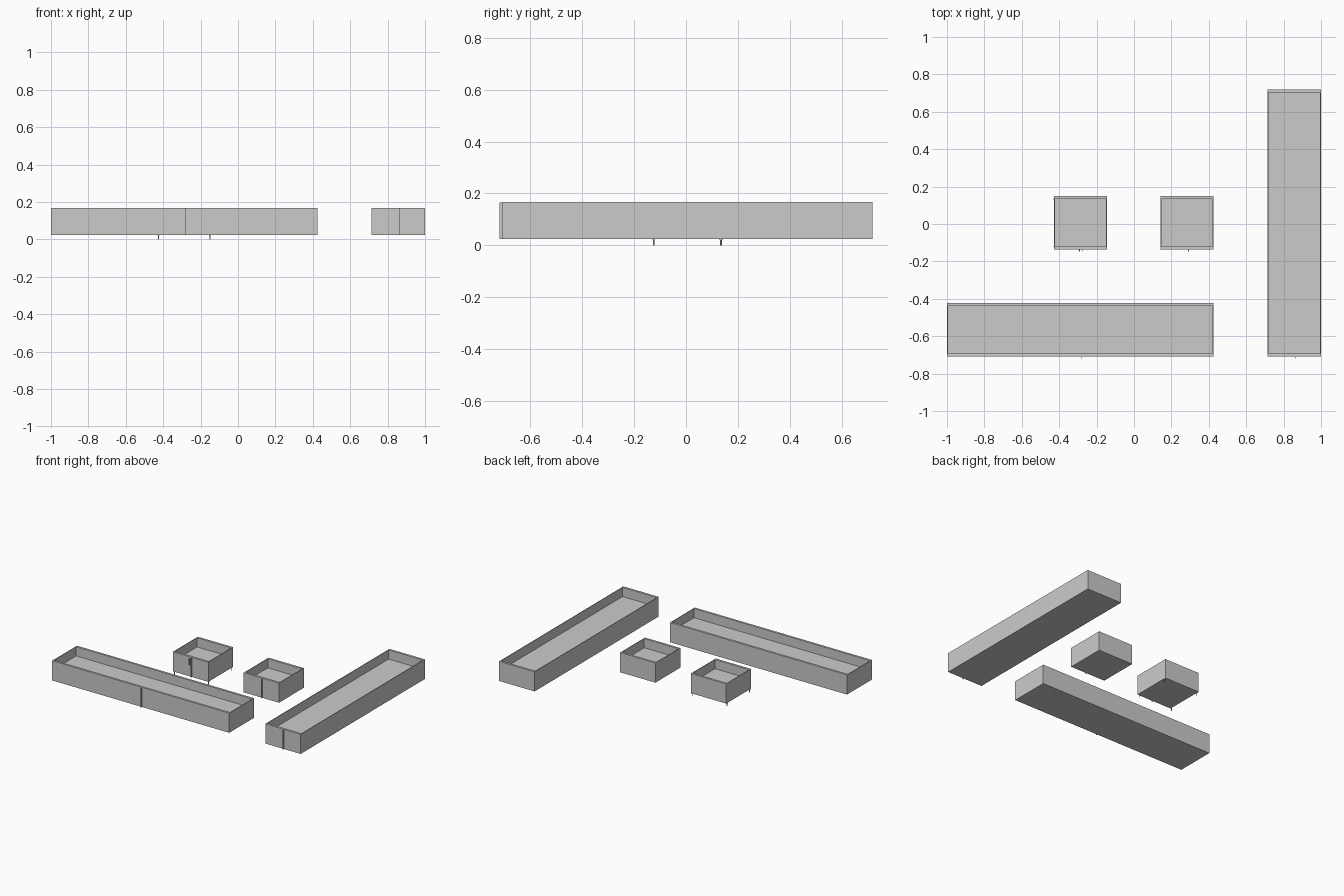
import bpy, bmesh
from mathutils import Vector

if "Cube" in bpy.data.objects:
    bpy.data.objects.remove(bpy.data.objects["Cube"])

Z0, Z1, FLOOR = 0.024, 0.167, 0.10
RIM_X, RIM_Y = 0.005, 0.016


def finish(bm, name):
    bmesh.ops.recalc_face_normals(bm, faces=bm.faces)
    me = bpy.data.meshes.new(name)
    bm.to_mesh(me)
    bm.free()
    ob = bpy.data.objects.new(name, me)
    bpy.context.collection.objects.link(ob)
    return ob


def cube(lo, hi):
    lo, hi = Vector(lo), Vector(hi)
    bm = bmesh.new()
    bmesh.ops.create_cube(bm, size=1)
    for v in bm.verts:
        v.co = (lo + hi) / 2 + v.co * (hi - lo)
    return bm


def tray(name, x0, x1, y0, y1):
    """Cabinet body with a recessed top surrounded by a rim."""
    bm = cube((x0, y0, Z0), (x1, y1, Z1))
    top = max(bm.faces, key=lambda f: f.calc_center_median().z)
    bmesh.ops.inset_region(bm, faces=[top], thickness=0.01)
    cx, cy = (x0 + x1) / 2, (y0 + y1) / 2
    for v in top.verts:
        v.co.x = x0 + RIM_X if v.co.x < cx else x1 - RIM_X
        v.co.y = y0 + RIM_Y if v.co.y < cy else y1 - RIM_Y
    floor = bmesh.ops.extrude_discrete_faces(bm, faces=[top])['faces'][0]
    for v in floor.verts:
        v.co.z = FLOOR
    finish(bm, name)


def strip(name, x, y, z0=Z0, z1=0.164, w=0.004):
    """Thin upright strip standing proud of the front face."""
    finish(cube((x - w / 2, y - 0.011, z0), (x + w / 2, y, z1)), name)


# Cabinet bodies, each with a vertical front strip
for name, x0, x1, y0, y1, sx in (
        ("front_long_tray", -1.0, 0.425, -0.708, -0.422, -0.280),
        ("right_long_tray", 0.715, 1.0, -0.708, 0.719, 0.865),
        ("left_small_tray", -0.428, -0.144, -0.136, 0.150, -0.277),
        ("right_small_tray", 0.141, 0.425, -0.136, 0.150, 0.292)):
    tray(name, x0, x1, y0, y1)
    strip(name + "_strip", sx, y0)

# Short handle on the left small tray
strip("short_handle", -0.292, -0.136, 0.11, 0.155)

# Slim legs with small round feet under the left small tray
for i, x in enumerate((-0.425, -0.149)):
    for j, y in enumerate((-0.124, 0.135)):
        for part, r, z0, z1 in (("leg", 0.003, 0.0, Z0 + 0.001),
                                ("leg_plate", 0.005, 0.02, Z0 + 0.001)):
            bpy.ops.mesh.primitive_cylinder_add(
                vertices=12, radius=r, depth=z1 - z0, location=(x, y, (z0 + z1) / 2))
            bpy.context.object.name = f"{part}_{i}{j}"
